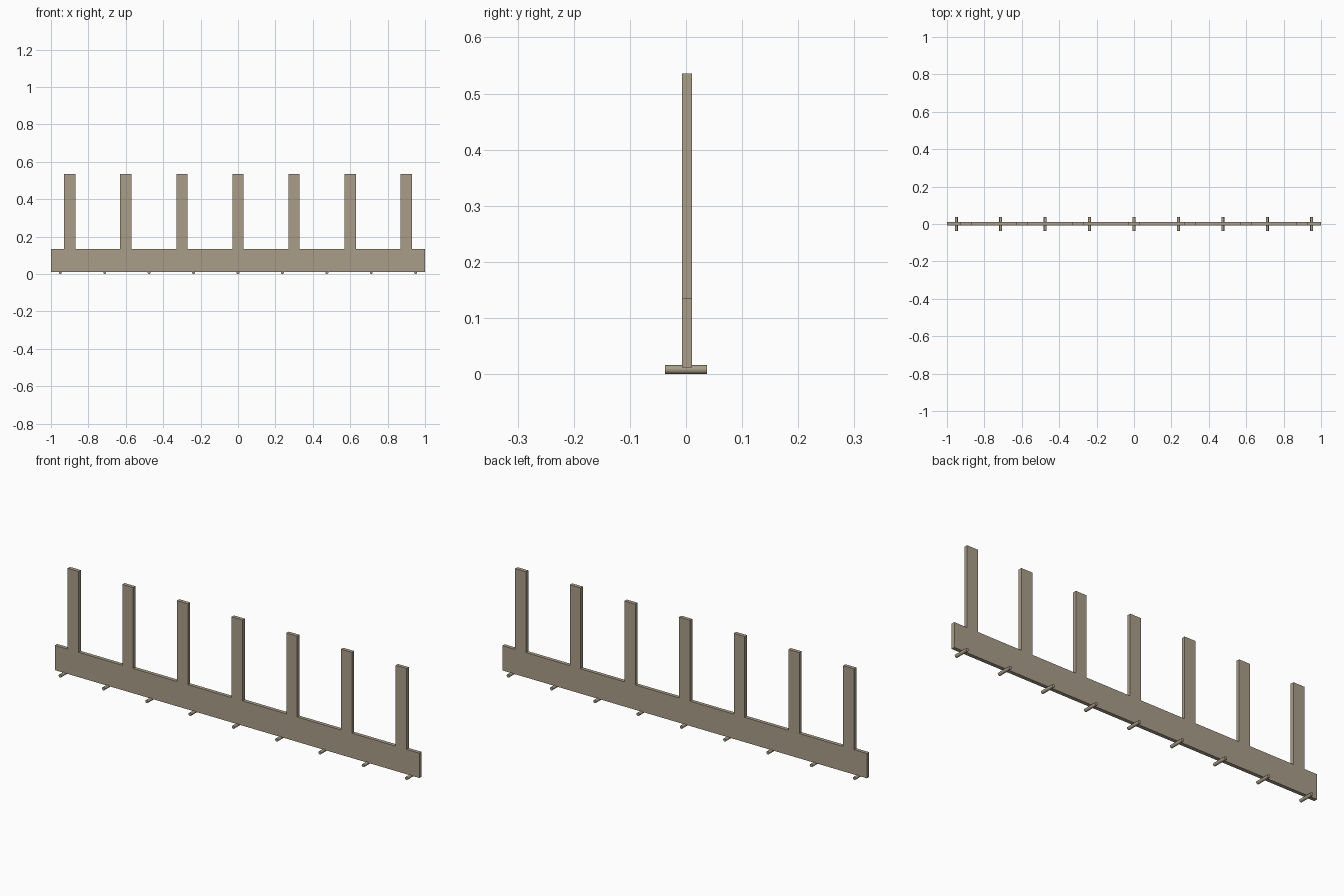
import bpy
import bmesh
from math import radians
from mathutils import Matrix, Vector

cube = bpy.data.objects.get("Cube")
if cube:
    bpy.data.objects.remove(cube, do_unlink=True)

# Weathered wood colour
wood = bpy.data.materials.new("weathered_wood")
wood.use_nodes = True
colour = (0.40, 0.34, 0.25, 1)
wood.diffuse_color = colour
wood.node_tree.nodes["Principled BSDF"].inputs["Base Color"].default_value = colour

RAIL_BOTTOM, RAIL_TOP, SLAT_TOP = 0.012, 0.135, 0.536
BACK, FRONT = 0.011, -0.007
SLATS, SLAT_PITCH, SLAT_HALF = 7, 0.3, 0.03
PEGS, PEG_PITCH, PEG_RADIUS, PEG_LENGTH = 9, 0.2375, 0.008, 0.074


def finish(bm, name):
    bmesh.ops.recalc_face_normals(bm, faces=bm.faces)
    mesh = bpy.data.meshes.new(name)
    bm.to_mesh(mesh)
    bm.free()
    mesh.materials.append(wood)
    obj = bpy.data.objects.new(name, mesh)
    bpy.context.collection.objects.link(obj)
    return obj


def centred(count, pitch):
    return [(i - (count - 1) / 2) * pitch for i in range(count)]


# Rail and upright slats: one comb-shaped outline, extruded through its thickness
outline = [(-1, RAIL_BOTTOM), (-1, RAIL_TOP)]
for x in centred(SLATS, SLAT_PITCH):
    left, right = x - SLAT_HALF, x + SLAT_HALF
    outline += [(left, RAIL_TOP), (left, SLAT_TOP), (right, SLAT_TOP), (right, RAIL_TOP)]
outline += [(1, RAIL_TOP), (1, RAIL_BOTTOM)]

bm = bmesh.new()
face = bm.faces.new([bm.verts.new((x, FRONT, z)) for x, z in outline])
extruded = bmesh.ops.extrude_face_region(bm, geom=[face], use_keep_orig=True)
moved = [v for v in extruded["geom"] if isinstance(v, bmesh.types.BMVert)]
bmesh.ops.translate(bm, verts=moved, vec=Vector((0, BACK - FRONT, 0)))
finish(bm, "rail_with_slats")

# Round pegs crossing under the rail
for i, x in enumerate(centred(PEGS, PEG_PITCH)):
    bm = bmesh.new()
    bmesh.ops.create_cone(
        bm, cap_ends=True, segments=12, radius1=PEG_RADIUS, radius2=PEG_RADIUS,
        depth=PEG_LENGTH,
        matrix=Matrix.Translation((x, 0, PEG_RADIUS)) @ Matrix.Rotation(radians(90), 4, "X"))
    peg = finish(bm, f"peg_{i + 1}")
    bpy.ops.object.select_all(action="DESELECT")
    peg.select_set(True)
    bpy.context.view_layer.objects.active = peg
    bpy.ops.object.shade_smooth_by_angle(angle=radians(40))
